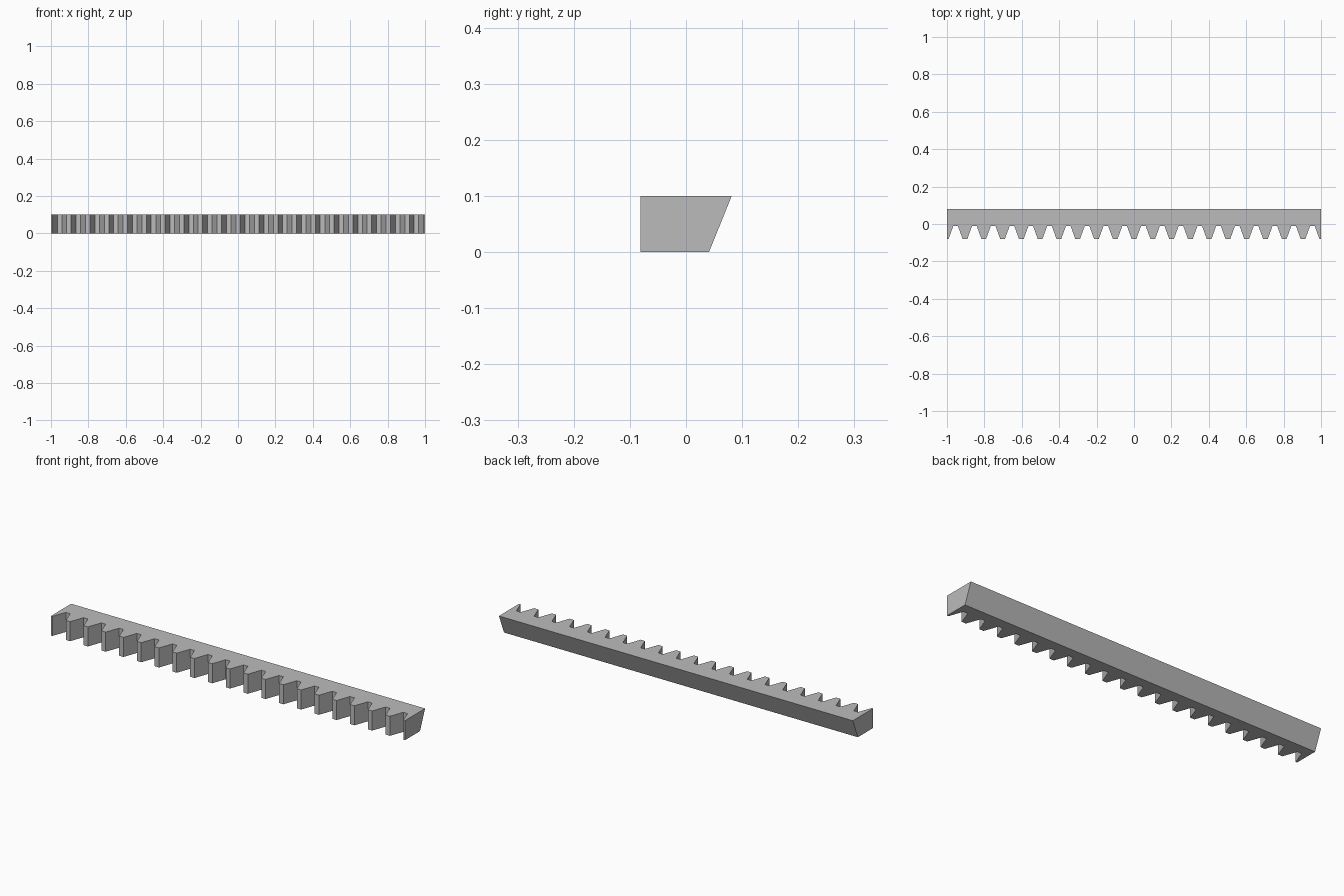
import bpy
import bmesh
import math

cube = bpy.data.objects.get("Cube")
if cube:
    bpy.data.objects.remove(cube, do_unlink=True)

# Rack dimensions
HALF_LENGTH = 1.0
HEIGHT = 0.1
FRONT, ROOT = -0.0815, -0.01
BACK_TOP, BACK_BOTTOM = 0.0815, 0.041
PITCH = 0.1004
TIP_HALF = 0.012
FLANK = (ROOT - FRONT) * math.tan(math.radians(20))
TEETH_EACH_SIDE = 9

steel = bpy.data.materials.new("steel grey")
steel.use_nodes = True
grey = (0.5, 0.5, 0.5, 1)
steel.diffuse_color = grey
steel.node_tree.nodes["Principled BSDF"].inputs["Base Color"].default_value = grey


def tooth_outline():
    """Front edge from left to right, with a cut half tooth at each end."""
    end_tip = (TEETH_EACH_SIDE + 1) * PITCH - TIP_HALF
    points = [(-HALF_LENGTH, FRONT), (-end_tip, FRONT), (-end_tip + FLANK, ROOT)]
    for i in range(-TEETH_EACH_SIDE, TEETH_EACH_SIDE + 1):
        x = i * PITCH
        points += [(x - TIP_HALF - FLANK, ROOT), (x - TIP_HALF, FRONT),
                   (x + TIP_HALF, FRONT), (x + TIP_HALF + FLANK, ROOT)]
    return points + [(end_tip - FLANK, ROOT), (end_tip, FRONT), (HALF_LENGTH, FRONT)]


# Toothed bar: extruded outline with a sloping back
bm = bmesh.new()
teeth = tooth_outline()


def ring(z, back):
    outline = teeth + [(HALF_LENGTH, back), (-HALF_LENGTH, back)]
    return [bm.verts.new((x, y, z)) for x, y in outline]


bottom = ring(0, BACK_BOTTOM)
top = ring(HEIGHT, BACK_TOP)
bm.faces.new(top)
bm.faces.new(bottom[::-1])
for i in range(len(top)):
    j = (i + 1) % len(top)
    bm.faces.new((bottom[i], bottom[j], top[j], top[i]))
bmesh.ops.recalc_face_normals(bm, faces=bm.faces)

mesh = bpy.data.meshes.new("gear_rack")
bm.to_mesh(mesh)
bm.free()
mesh.materials.append(steel)
rack = bpy.data.objects.new("gear_rack", mesh)
bpy.context.collection.objects.link(rack)
